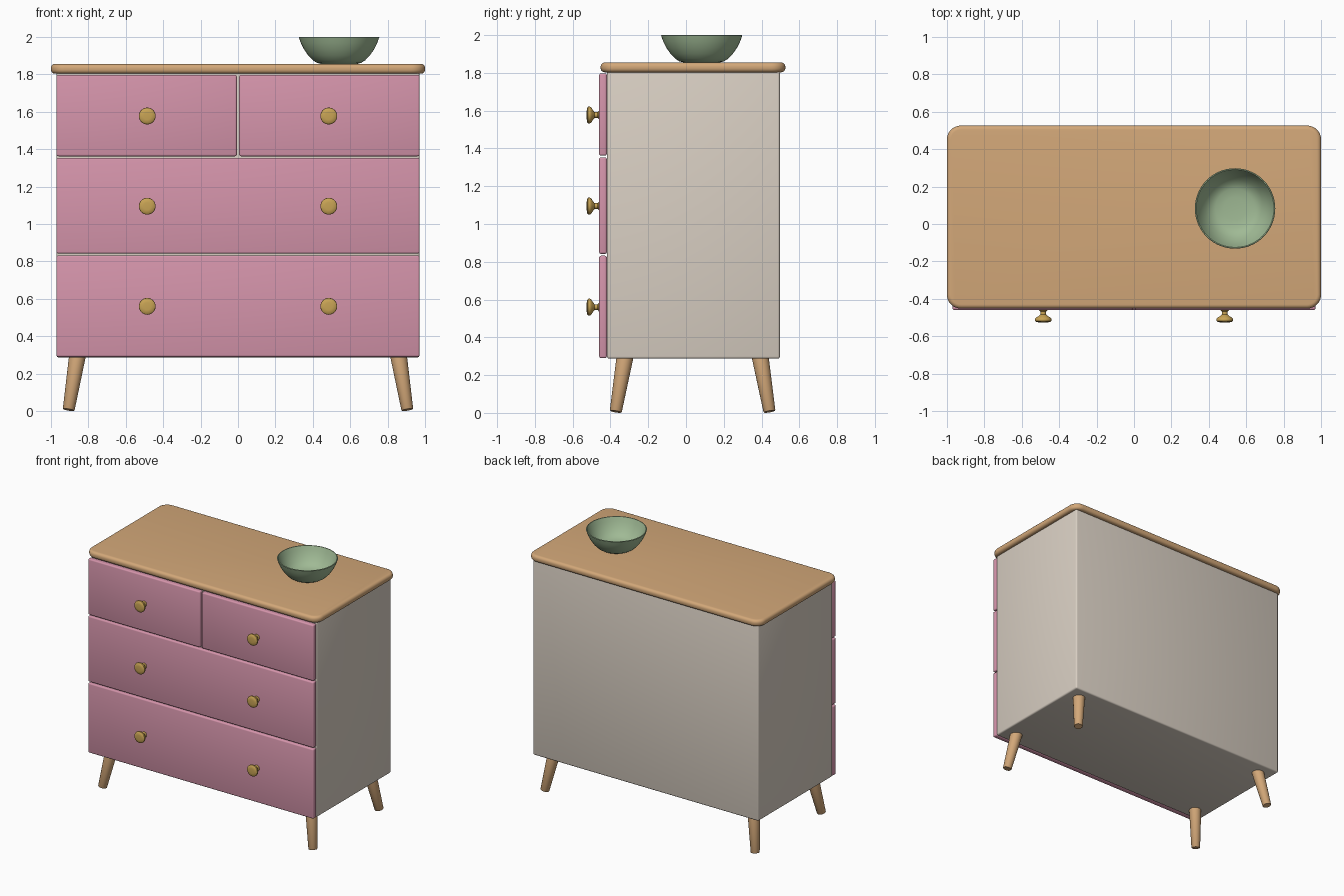
import bpy, bmesh, math
from mathutils import Vector, Matrix

if "Cube" in bpy.data.objects:
    bpy.data.objects.remove(bpy.data.objects["Cube"])


def material(name, rgb):
    m = bpy.data.materials.new(name)
    m.diffuse_color = (*rgb, 1)
    m.use_nodes = True
    m.node_tree.nodes["Principled BSDF"].inputs["Base Color"].default_value = m.diffuse_color
    return m


WOOD = material("warm_wood", (0.65, 0.39, 0.19))
PINK = material("rose_pink", (0.67, 0.30, 0.41))
CREAM = material("warm_grey", (0.70, 0.63, 0.55))
BRASS = material("brass", (0.58, 0.37, 0.09))
SAGE = material("sage_green", (0.35, 0.49, 0.30))


def finish(bm, name, mat, angle=40):
    bmesh.ops.recalc_face_normals(bm, faces=bm.faces)
    mesh = bpy.data.meshes.new(name)
    bm.to_mesh(mesh)
    bm.free()
    mesh.materials.append(mat)
    mesh.shade_smooth()
    mesh.set_sharp_from_angle(angle=math.radians(angle))
    obj = bpy.data.objects.new(name, mesh)
    bpy.context.collection.objects.link(obj)
    return obj


def rounded_box(name, lo, hi, mat, edge, corner=0.0, segments=3):
    """Box from lo to hi; optional plan corner radius, then rounded edges."""
    lo, hi = Vector(lo), Vector(hi)
    bm = bmesh.new()
    bmesh.ops.create_cube(bm, size=1)
    bmesh.ops.scale(bm, vec=hi - lo, verts=bm.verts)
    bmesh.ops.translate(bm, vec=(lo + hi) / 2, verts=bm.verts)
    if corner:
        upright = [e for e in bm.edges
                   if abs(e.verts[0].co.z - e.verts[1].co.z) > 1e-4]
        bmesh.ops.bevel(bm, geom=upright, offset=corner, segments=8,
                        profile=0.5, affect='EDGES')
    sharp = [e for e in bm.edges if e.calc_face_angle(0) > math.radians(60)]
    bmesh.ops.bevel(bm, geom=sharp, offset=edge, segments=segments,
                    profile=0.5, affect='EDGES')
    return finish(bm, name, mat)


def lathe(name, profile, mat, matrix, steps=40):
    """Spin (radius, height) points around local z, then place by matrix."""
    bm = bmesh.new()
    verts = [bm.verts.new((r, 0, z)) for r, z in profile]
    edges = [bm.edges.new(pair) for pair in zip(verts, verts[1:])]
    bmesh.ops.spin(bm, geom=verts + edges, cent=(0, 0, 0), axis=(0, 0, 1),
                   angle=math.tau, steps=steps)
    bmesh.ops.remove_doubles(bm, verts=bm.verts, dist=1e-5)
    bmesh.ops.transform(bm, matrix=matrix, verts=bm.verts)
    return finish(bm, name, mat)


# Cabinet body and table top
rounded_box("cabinet_body", (-0.97, -0.418, 0.287), (0.97, 0.497, 1.81), CREAM, 0.012)
rounded_box("table_top", (-1, -0.452, 1.803), (1, 0.526, 1.855), WOOD, 0.022,
            corner=0.075, segments=5)

# Drawer fronts: two small above, two wide below
drawers = {
    "drawer_top_left": (-0.97, -0.006, 1.362, 1.797),
    "drawer_top_right": (0.006, 0.97, 1.362, 1.797),
    "drawer_middle": (-0.97, 0.97, 0.842, 1.353),
    "drawer_bottom": (-0.97, 0.97, 0.29, 0.832),
}
for name, (x0, x1, z0, z1) in drawers.items():
    rounded_box(name, (x0, -0.46, z0), (x1, -0.419, z1), PINK, 0.01)

# Round knobs on thin stems, pointing forwards
knob = [(0, -0.005), (0.022, -0.005), (0.022, 0.002), (0.015, 0.008),
        (0.015, 0.024), (0.025, 0.032), (0.041, 0.042), (0.045, 0.050),
        (0.044, 0.058), (0.037, 0.064), (0.02, 0.066), (0, 0.066)]
forward = Matrix.Rotation(math.radians(90), 4, 'X')
for row, z in (("top", 1.577), ("middle", 1.095), ("bottom", 0.56)):
    for side, x in (("left", -0.485), ("right", 0.485)):
        lathe(f"knob_{row}_{side}", knob, BRASS,
              Matrix.Translation((x, -0.46, z)) @ forward, 28)

# Splayed tapered legs
for sx, side in ((-1, "left"), (1, "right")):
    for sy, end in ((-1, "front"), (1, "back")):
        foot = Vector((sx * 0.905, 0.035 + sy * 0.407, 0.007))
        head = Vector((sx * 0.857, 0.035 + sy * 0.357, 0.302))
        axis = head - foot
        n = axis.length
        place = Matrix.Translation(foot) @ axis.to_track_quat('Z', 'Y').to_matrix().to_4x4()
        lathe(f"leg_{end}_{side}",
              [(0, 0), (0.029, 0), (0.032, 0.004), (0.045, n), (0, n)],
              WOOD, place, 28)

# Thin-walled bowl
bowl = [(0, 0), (0.095, 0), (0.118, 0.006), (0.140, 0.020), (0.165, 0.046),
        (0.187, 0.078), (0.204, 0.112), (0.215, 0.143), (0.213, 0.145),
        (0.208, 0.145), (0.195, 0.112), (0.178, 0.080), (0.156, 0.050),
        (0.131, 0.027), (0.105, 0.016), (0.06, 0.011), (0, 0.010)]
lathe("bowl", bowl, SAGE, Matrix.Translation((0.54, 0.083, 1.855)), 56)
